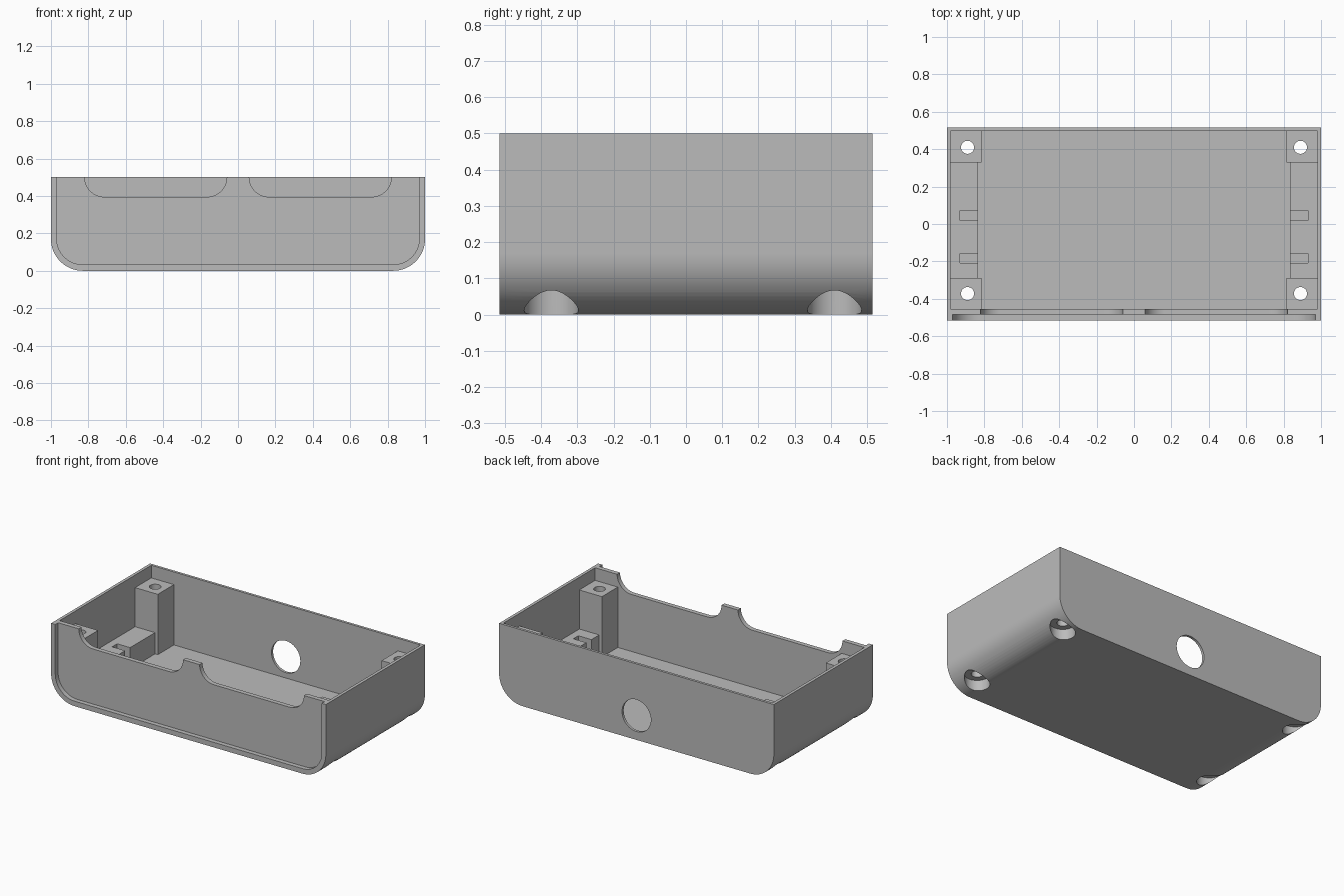
import bpy
import bmesh
from math import radians, sin, cos, pi
from mathutils import Matrix

old = bpy.data.objects.get("Cube")
if old:
    bpy.data.objects.remove(old, do_unlink=True)

grey = bpy.data.materials.new("plain_grey")
grey.use_nodes = True
colour = (0.5, 0.5, 0.5, 1)
grey.diffuse_color = colour
grey.node_tree.nodes["Principled BSDF"].inputs["Base Color"].default_value = colour


def add_object(name, bm):
    bmesh.ops.recalc_face_normals(bm, faces=bm.faces)
    mesh = bpy.data.meshes.new(name)
    bm.to_mesh(mesh)
    bm.free()
    mesh.materials.append(grey)
    obj = bpy.data.objects.new(name, mesh)
    bpy.context.collection.objects.link(obj)
    return obj


def trough(name, x0, x1, y0, y1, z0, z1, r, steps=16):
    """Block along y whose two lower edges are rounded."""
    outline = [(x1, z1), (x0, z1)]
    for cx, start in ((x0 + r, pi), (x1 - r, 1.5 * pi)):
        for i in range(steps + 1):
            a = start + pi / 2 * i / steps
            outline.append((cx + r * cos(a), z0 + r + r * sin(a)))
    bm = bmesh.new()
    face = bm.faces.new([bm.verts.new((x, y0, z)) for x, z in outline])
    out = bmesh.ops.extrude_face_region(bm, geom=[face])
    moved = [v for v in out["geom"] if isinstance(v, bmesh.types.BMVert)]
    bmesh.ops.translate(bm, verts=moved, vec=(0, y1 - y0, 0))
    return add_object(name, bm)


def box(name, x0, x1, y0, y1, z0, z1):
    bm = bmesh.new()
    centre = Matrix.Translation(((x0 + x1) / 2, (y0 + y1) / 2, (z0 + z1) / 2))
    size = Matrix.Diagonal((abs(x1 - x0), y1 - y0, z1 - z0, 1))
    bmesh.ops.create_cube(bm, size=1, matrix=centre @ size)
    return add_object(name, bm)


def cylinder(name, centre, r, depth, along_y=False):
    bm = bmesh.new()
    turn = Matrix.Rotation(radians(90), 4, "X") if along_y else Matrix()
    bmesh.ops.create_cone(bm, cap_ends=True, segments=48, radius1=r, radius2=r,
                          depth=depth, matrix=Matrix.Translation(centre) @ turn)
    return add_object(name, bm)


def cut(target, cutter):
    """Subtract the cutter from the target and discard the cutter."""
    mod = target.modifiers.new("cut", "BOOLEAN")
    mod.operation = "DIFFERENCE"
    mod.solver = "EXACT"
    mod.object = cutter
    bpy.context.view_layer.update()
    graph = bpy.context.evaluated_depsgraph_get()
    result = bpy.data.meshes.new_from_object(target.evaluated_get(graph))
    target.modifiers.clear()
    target.data = result
    bpy.data.objects.remove(cutter, do_unlink=True)


# Outer shell with rounded lower edges
shell = trough("enclosure_tray", -1, 1, -0.515, 0.515, 0, 0.5, 0.17)

# Cavity, leaving corner posts and side ledges standing
cavity = trough("cavity", -0.98, 0.98, -0.455, 0.498, 0.02, 0.7, 0.145)
for side in (-1, 1):
    cut(cavity, box("ledge", side * 0.835, side * 1.1, -0.4, 0.4, -0.1, 0.16))
    for y0, y1 in ((-0.6, -0.29), (0.33, 0.6)):
        cut(cavity, box("post", side * 0.815, side * 1.1, y0, y1, -0.1, 0.417))
cut(shell, cavity)

# Recessed front panel with two rounded notches in its top edge
cut(shell, trough("recess", -0.97, 0.97, -0.7, -0.485, 0.033, 0.7, 0.14))
for x0, x1 in ((-0.82, -0.06), (0.06, 0.82)):
    cut(shell, trough("notch", x0, x1, -0.6, -0.42, 0.395, 0.7, 0.105))

# Cable hole in the back wall
cut(shell, cylinder("cable_hole", (0, 0.51, 0.16), 0.105, 0.1, True))

# Ledge slots, and screw holes with wide bores underneath
for side in (-1, 1):
    for y in (-0.183, 0.045):
        cut(shell, box("slot", side * 0.8, side * 0.93, y - 0.026, y + 0.026, 0.09, 0.3))
    for y in (-0.372, 0.41):
        cut(shell, cylinder("bore", (side * 0.89, y, -0.03), 0.075, 0.2))
        cut(shell, cylinder("screw_hole", (side * 0.89, y, 0.25), 0.035, 0.9))

# Smooth curves, sharp edges
bpy.ops.object.select_all(action="DESELECT")
shell.select_set(True)
bpy.context.view_layer.objects.active = shell
bpy.ops.object.shade_smooth_by_angle(angle=radians(30))
